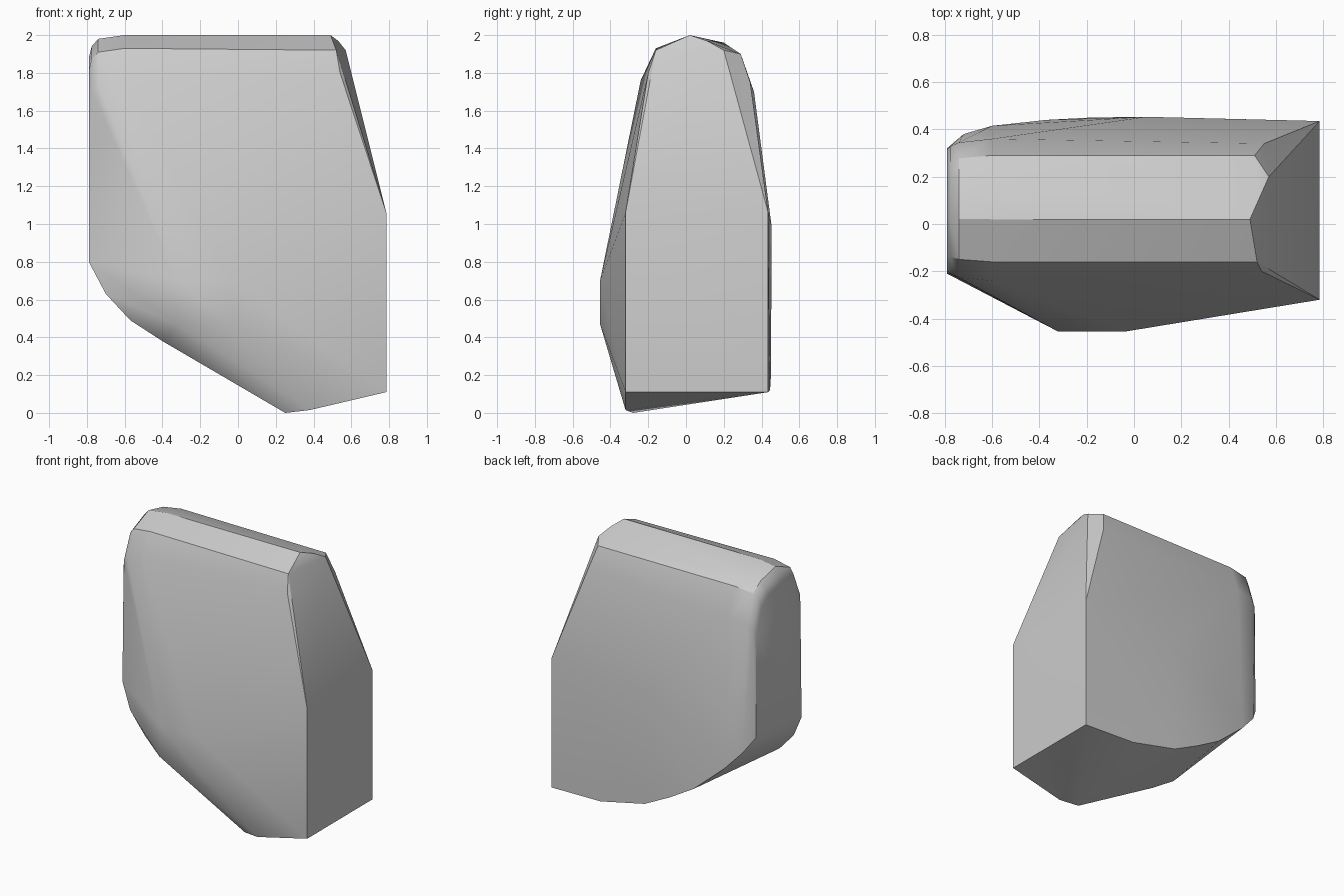
import bpy
import bmesh
import math

default_cube = bpy.data.objects.get("Cube")
if default_cube:
    bpy.data.objects.remove(default_cube, do_unlink=True)


def make_material(name, colour):
    material = bpy.data.materials.new(name)
    material.use_nodes = True
    material.diffuse_color = colour
    shader = next(n for n in material.node_tree.nodes if n.type == "BSDF_PRINCIPLED")
    shader.inputs["Base Color"].default_value = colour
    return material


def crown_section(profile, x, width, drop, centre=0.05):
    """Place the crown profile at x, narrowed and lowered towards the end."""
    return [(x, centre + (y - centre) * width, z - drop) for y, z in profile]


def make_hull(name, points, material):
    """Wrap the guide points in one tight convex skin."""
    mesh = bpy.data.meshes.new(name)
    shell = bmesh.new()
    for point in points:
        shell.verts.new(point)
    result = bmesh.ops.convex_hull(shell, input=shell.verts[:])
    unused = set(result["geom_interior"]) | set(result["geom_unused"])
    loose = [item for item in unused if isinstance(item, bmesh.types.BMVert)]
    bmesh.ops.delete(shell, geom=loose, context="VERTS")
    bmesh.ops.dissolve_limit(shell, angle_limit=math.radians(1),
                             verts=shell.verts[:], edges=shell.edges[:])
    bmesh.ops.recalc_face_normals(shell, faces=shell.faces[:])
    shell.to_mesh(mesh)
    shell.free()
    mesh.materials.append(material)
    body = bpy.data.objects.new(name, mesh)
    bpy.context.collection.objects.link(body)
    bpy.ops.object.select_all(action="DESELECT")
    body.select_set(True)
    bpy.context.view_layer.objects.active = body
    bpy.ops.object.shade_smooth_by_angle(angle=math.radians(30))
    return body


# Rounded crown, front to back, shrinking towards the right end
crown = [(-.24, 1.76), (-.16, 1.93), (.02, 2), (.2, 1.96), (.29, 1.9), (.36, 1.7)]
points = []
for x, width, drop in [(-.79, .85, .12), (-.775, .9, .06), (-.74, .95, .02), (-.6, 1, 0)]:
    points += crown_section(crown, x, width, drop)

# Slanted left end of the crown
points += [(.54, -.2, 1.8), (.52, -.16, 1.92), (.49, .02, 2), (.53, .11, 1.97),
           (.57, .2, 1.92), (.51, .29, 1.9), (.55, .34, 1.75)]

# Upright rectangular left face
points += [(.785, y, z) for y in (-.32, .435) for z in (.11, 1.06)]

# Small flat pad that stands proud of the front
points += [(x, -.455, z) for x in (-.32, -.04) for z in (.47, .7)]

# Curved lower front edge
points += [(-.79, -.21, .8), (-.7, -.25, .63), (-.57, -.27, .49), (-.4, -.28, .38),
           (.25, -.28, 0), (.38, -.32, .015)]

# Curved lower back edge and the shallow back peak
points += [(-.79, .32, .85), (-.72, .38, .74), (-.6, .415, .61), (-.37, .44, .41),
           (-.18, .45, .3), (.02, .45, .2), (.38, .445, .12), (.05, .453, .99)]

make_hull("rounded_block", points, make_material("plain_grey", (.6, .6, .6, 1)))
